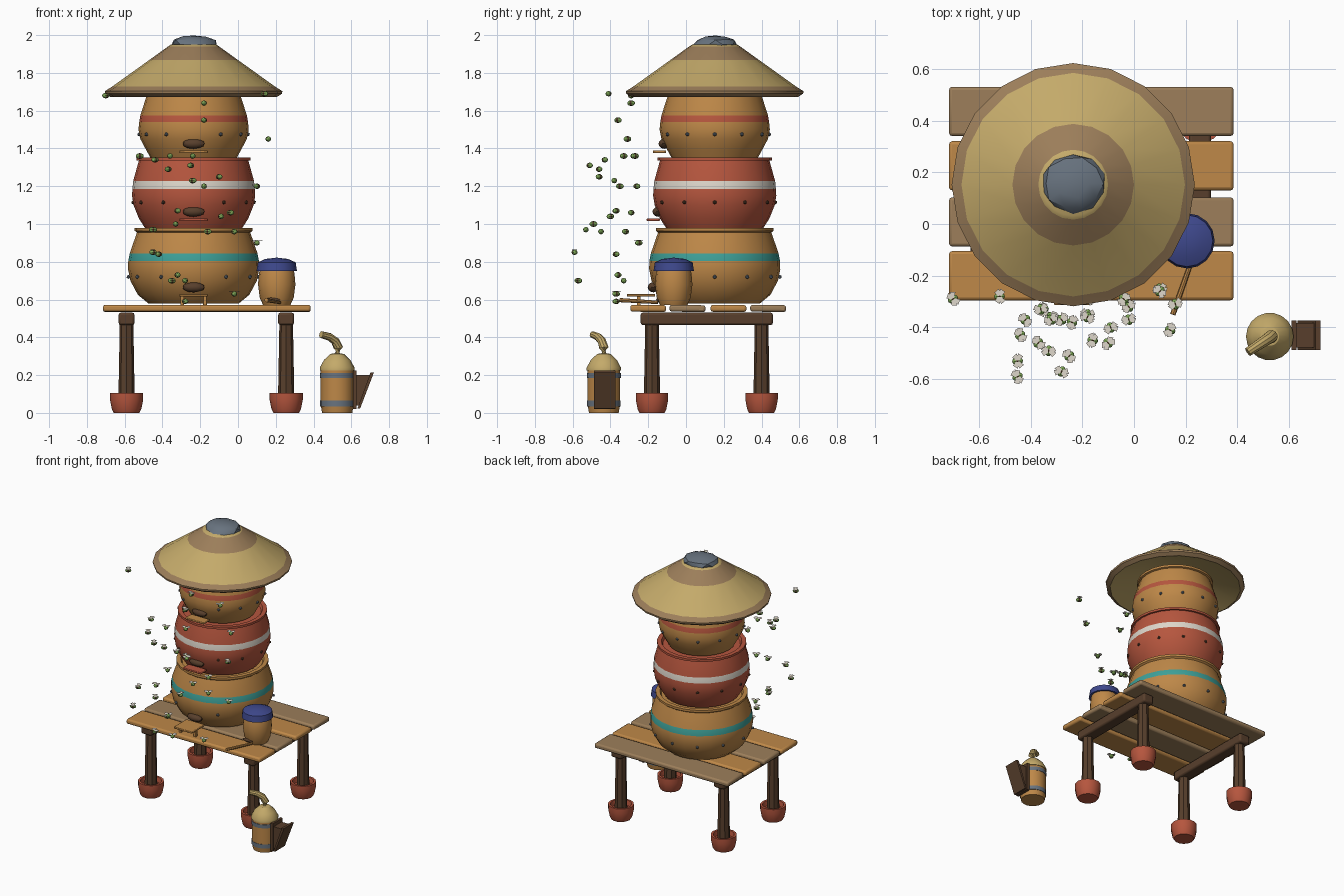
import bpy, bmesh, math, random
from mathutils import Vector, Matrix

random.seed(4)
if "Cube" in bpy.data.objects:
    bpy.data.objects.remove(bpy.data.objects["Cube"])


def material(name, r, g, b):
    m = bpy.data.materials.new(name)
    lin = [(c / 255 / 12.92 if c < 11 else ((c / 255 + .055) / 1.055) ** 2.4) for c in (r, g, b)]
    m.diffuse_color = (*lin, 1)
    m.use_nodes = True
    m.node_tree.nodes["Principled BSDF"].inputs["Base Color"].default_value = (*lin, 1)
    return m


HONEY = material("honey_clay", 190, 136, 72)
RED = material("terracotta", 182, 86, 62)
WHITE = material("off_white", 222, 215, 203)
TEAL = material("teal_paint", 62, 160, 152)
STONE = material("grey_stone", 104, 115, 127)
STRAW = material("straw", 196, 170, 106)
WEATHERED = material("weathered_brown", 156, 126, 90)
DARK = material("dark_wood", 88, 63, 44)
BLUE = material("blue_cloth", 62, 72, 140)
GREEN = material("bee_green", 128, 168, 88)


def finish(name, bm, mats, loc=(0, 0, 0), bevel=0):
    bmesh.ops.recalc_face_normals(bm, faces=bm.faces)
    me = bpy.data.meshes.new(name)
    bm.to_mesh(me)
    bm.free()
    for m in mats:
        me.materials.append(m)
    ob = bpy.data.objects.new(name, me)
    ob.location = loc
    bpy.context.collection.objects.link(ob)
    if bevel:
        mod = ob.modifiers.new("Bevel", "BEVEL")
        mod.width, mod.segments = bevel, 2
    return ob


def lathe(name, loc, profile, mats, bands=None, sides=20):
    """Spin (radius, z) points; bands maps a profile segment to a material slot."""
    bm = bmesh.new()
    rings = []
    for r, z in profile:
        if r == 0:
            rings.append([bm.verts.new((0, 0, z))] * sides)
        else:
            angles = [math.tau * i / sides for i in range(sides)]
            rings.append([bm.verts.new((r * math.cos(a), r * math.sin(a), z)) for a in angles])
    for k, (lo, hi) in enumerate(zip(rings, rings[1:])):
        for i in range(sides):
            j = (i + 1) % sides
            quad = list(dict.fromkeys((lo[i], lo[j], hi[j], hi[i])))
            bm.faces.new(quad).material_index = (bands or {}).get(k, 0)
    return finish(name, bm, mats, loc)


def box(name, loc, size, mat, bevel=.008):
    bm = bmesh.new()
    bmesh.ops.create_cube(bm, size=1, matrix=Matrix.Diagonal((*size, 1)))
    return finish(name, bm, [mat], loc, bevel)


def ball(name, loc, size, mat, detail=2, rough=0):
    bm = bmesh.new()
    bmesh.ops.create_icosphere(bm, subdivisions=detail, radius=1)
    for v in bm.verts:
        v.co *= 1 + random.uniform(-rough, rough)
    bmesh.ops.scale(bm, vec=size, verts=bm.verts)
    return finish(name, bm, [mat], loc)


def prism(name, outline, y, depth, mat):
    """Extrude an (x, z) outline along y."""
    bm = bmesh.new()
    face = bm.faces.new([bm.verts.new((x, y - depth / 2, z)) for x, z in outline])
    new = bmesh.ops.extrude_face_region(bm, geom=[face])["geom"]
    bmesh.ops.translate(bm, vec=(0, depth, 0), verts=[v for v in new if isinstance(v, bmesh.types.BMVert)])
    return finish(name, bm, [mat])


def tube(name, points, radii, mat, sides=10):
    """Round rod through the points."""
    bm = bmesh.new()
    pts = [Vector(p) for p in points]
    rings = []
    for i, p in enumerate(pts):
        d = pts[min(i + 1, len(pts) - 1)] - pts[max(i - 1, 0)]
        m = Matrix.Translation(p) @ d.to_track_quat("Z", "Y").to_matrix().to_4x4()
        rings.append(bmesh.ops.create_circle(bm, segments=sides, radius=radii[i], matrix=m,
                                             cap_ends=i in (0, len(pts) - 1))["verts"])
    for lo, hi in zip(rings, rings[1:]):
        for i in range(sides):
            j = (i + 1) % sides
            bm.faces.new((lo[i], lo[j], hi[j], hi[i]))
    return finish(name, bm, [mat])


# Bench: four planks on two beams, legs standing in clay cups
for i, y in enumerate((-.2, .008, .225, .435)):
    plank = box("bench_plank", (-.165, y, .553), (1.1, .19, .036), (HONEY, WEATHERED)[i % 2], .012)
    plank.rotation_euler.x = random.uniform(-.02, .02)
for x in (-.59, .255):
    box("bench_beam", (x, .11, .498), (.084, .7, .066), DARK, .012)
    for y in (-.18, .4):
        lathe("bench_leg", (x, y, 0), [(0, .03), (.044, .03), (.036, .47), (0, .47)], [DARK], sides=8)
        lathe("clay_foot", (x, y, 0),
              [(0, 0), (.068, 0), (.078, .02), (.088, .07), (.088, .105), (.072, .105), (.066, .07), (0, .07)],
              [RED], sides=14)

# Three stacked hive pots with a painted stripe, studs, entrance and landing board
HX, HY = -.235, .152
pots = [
    ("lower", HONEY, TEAL, STONE, .58, .345, .72, .665,
     [(.24, .58), (.295, .625), (.335, .70), (.347, .76), (.346, .803), (.338, .845), (.3, .955)], .98),
    ("middle", RED, WHITE, DARK, .98, .32, 1.115, 1.065,
     [(.255, .975), (.29, 1.03), (.318, 1.1), (.326, 1.15), (.324, 1.185), (.32, 1.227), (.29, 1.335)], 1.352),
    ("upper", HONEY, RED, STONE, 1.35, .288, 1.475, 1.425,
     [(.225, 1.345), (.25, 1.39), (.282, 1.45), (.292, 1.5), (.288, 1.54), (.282, 1.575), (.245, 1.69)], 1.71),
]
for name, clay, paint, stud, base, radius, stud_z, door_z, side, top in pots:
    rim = side[-1][0] + .012
    profile = [(0, base), *side, (rim, top - .016), (rim, top), (rim - .03, top), (rim - .04, top - .02), (0, top - .02)]
    lathe(name + "_pot", (HX, HY, 0), profile, [clay, paint], {5: 1}, sides=24)
    for k in range(1, 12):
        a = math.tau * k / 12 - math.pi / 2
        ball(name + "_stud", (HX + radius * math.cos(a), HY + radius * math.sin(a), stud_z), (.011,) * 3, stud, 1)
    front = HY - radius + .02
    ball(name + "_entrance", (HX, front, door_z), (.06, .03, .027), DARK)
    reach = .15 if name == "lower" else .07
    box(name + "_landing", (HX, front - reach / 2 + .01, door_z - .042), (.15, reach, .014), clay, .004)
for x in (-.06, .06):
    box("landing_support", (HX + x, -.25, .594), (.02, .02, .05), HONEY, .003)

# Straw hat roof with a stone on top
lathe("straw_roof", (HX, HY, 0),
      [(0, 1.78), (.24, 1.74), (.44, 1.672), (.468, 1.69), (.47, 1.703), (.432, 1.727), (.235, 1.868),
       (.135, 1.94), (.12, 1.95), (0, 1.96)],
      [STRAW, WEATHERED], {2: 1, 3: 1, 4: 1, 6: 1})
ball("roof_stone", (HX, HY + .005, 1.95), (.125, .115, .05), STONE, 2, .05)

# Honey jar with a cloth cover, and a stick beside it
lathe("honey_jar", (.205, -.065, 0),
      [(0, .57), (.072, .57), (.09, .61), (.099, .68), (.094, .74), (.085, .77), (0, .77)], [HONEY], sides=16)
lathe("jar_cloth", (.205, -.065, 0),
      [(.09, .755), (.107, .752), (.1, .797), (.06, .815), (0, .822)], [BLUE], sides=16)
ball("jar_mark", (.182, -.146, .598), (.042, .012, .013), DARK)
tube("honey_stick", [(.22, -.15, .585), (.15, -.35, .597)], [.009, .011], HONEY, 8)

# Bee smoker: banded can, cone lid, bent spout and bellows
SX, SY = .525, -.435
lathe("smoker_can", (SX, SY, 0),
      [(0, 0), (.08, 0), (.086, .035), (.09, .035), (.09, .065), (.088, .065), (.088, .185), (.091, .185),
       (.091, .212), (.088, .212), (.088, .235), (0, .235)],
      [HONEY, STONE], {k: 1 for k in (2, 3, 4, 6, 7, 8)}, 18)
lathe("smoker_lid", (SX, SY, 0),
      [(0, .225), (.092, .225), (.092, .24), (.07, .28), (.036, .312), (0, .318)], [STRAW], sides=18)
tube("smoker_spout", [(SX, SY, .3), (SX + .006, SY, .345), (SX - .01, SY - .01, .38),
                      (SX - .04, SY - .03, .402), (SX - .085, SY - .06, .415)],
     [.028, .025, .023, .021, .018], STRAW)
prism("bellows_back", [(.608, .02), (.628, .02), (.628, .225), (.608, .225)], -.43, .115, DARK)
prism("bellows_fold", [(.628, .04), (.64, .04), (.698, .2), (.628, .2)], -.43, .095, DARK)
prism("bellows_front", [(.632, .022), (.646, .022), (.72, .215), (.702, .215)], -.43, .115, DARK)

# Bee: banded body with white wings, repeated as linked copies
bm = bmesh.new()
bmesh.ops.create_uvsphere(bm, u_segments=8, v_segments=7, radius=1,
                          matrix=Matrix.Diagonal((.015, .021, .015, 1)) @ Matrix.Rotation(math.pi / 2, 4, "X"))
for f in bm.faces:
    y = f.calc_center_median().y
    f.material_index = 1 if abs(y) < .004 else 0
for sx in (-1, 1):
    for sy in (-1, 1):
        tip = Vector((sx * .023, sy * .012 - .002, .014))
        side = Vector((-sy * sx * .007, .009, 0))
        root = Vector((sx * .003, 0, .0135))
        bm.faces.new([bm.verts.new(p) for p in (root - side * .5, tip - side, tip + side, root + side * .5)]
                     ).material_index = 2
first = finish("bee", bm, [GREEN, DARK, WHITE])
swarm = [
    (-.7, -.29, 1.68), (.14, -.41, 1.69), (.16, -.31, 1.45), (-.18, -.29, 1.64), (-.18, -.36, 1.55),
    (-.52, -.28, 1.36), (-.44, -.43, 1.34), (-.36, -.33, 1.36), (-.24, -.27, 1.36), (-.37, -.46, 1.29),
    (-.25, -.51, 1.31), (-.24, -.38, 1.23), (-.18, -.35, 1.2), (-.1, -.46, 1.25), (.1, -.26, 1.2),
    (-.32, -.37, 1.07), (-.33, -.49, 1), (-.04, -.29, 1.06), (-.16, -.45, .96), (-.02, -.32, .96),
    (.1, -.25, .9), (-.45, -.59, .85), (-.42, -.37, .84), (-.32, -.36, .73), (-.28, -.57, .7),
    (-.35, -.33, .7), (-.28, -.37, .59), (-.02, -.37, .63), (-.45, -.53, .97), (-.09, -.4, 1.04),
]
for i, spot in enumerate(swarm):
    bee = first if i == 0 else first.copy()
    if i:
        bpy.context.collection.objects.link(bee)
    bee.location = spot
    bee.rotation_euler.z = random.uniform(0, math.tau)

# Smooth shading, keeping hard edges
bpy.ops.object.select_all(action="DESELECT")
for ob in bpy.context.collection.objects:
    if ob.type == "MESH" and not ob.name.startswith(("bee", "bench_leg")):
        ob.select_set(True)
        bpy.context.view_layer.objects.active = ob
bpy.ops.object.shade_smooth_by_angle(angle=math.radians(30))
